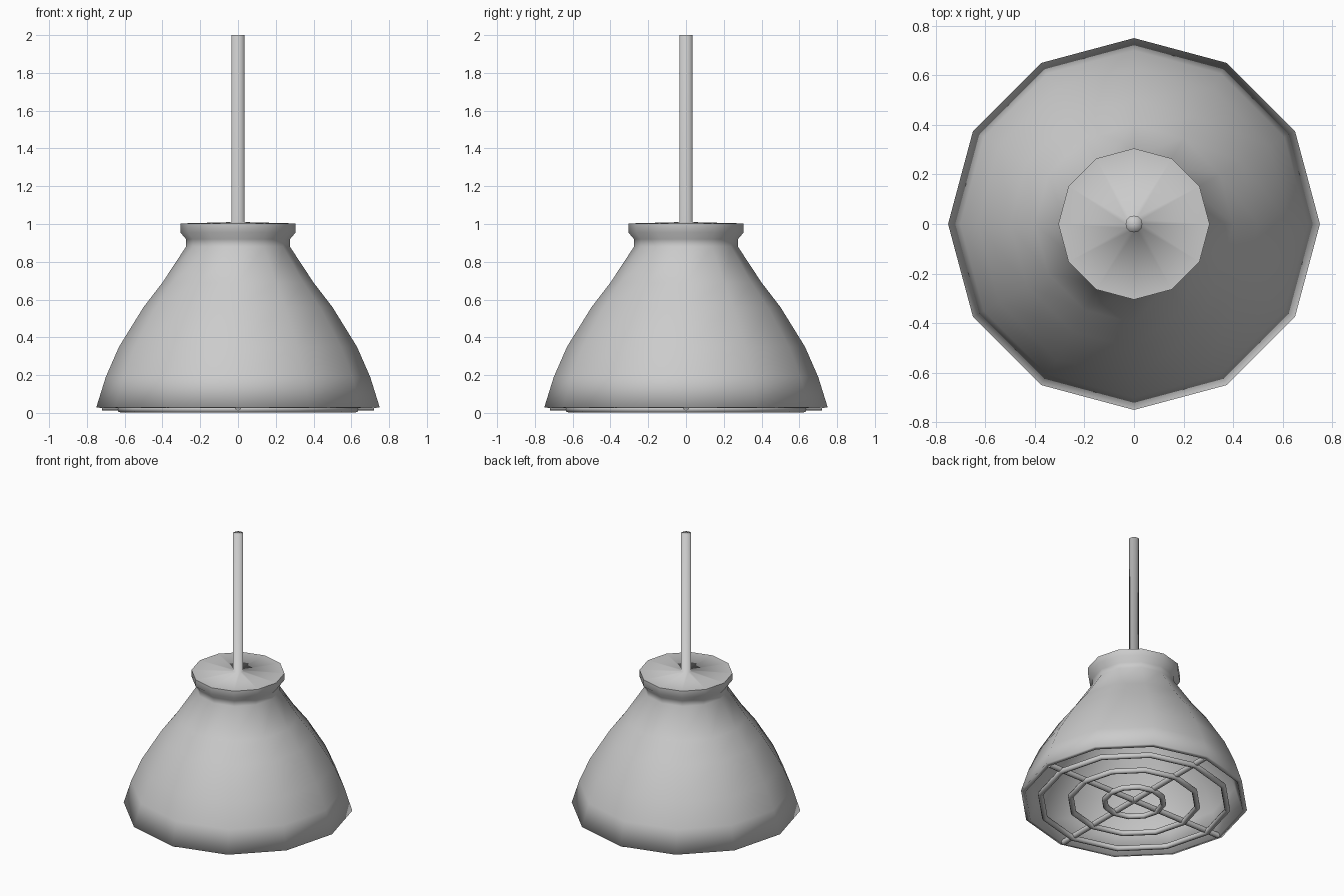
import bpy, bmesh
from math import sin, cos, pi, radians

if "Cube" in bpy.data.objects:
    bpy.data.objects.remove(bpy.data.objects["Cube"])

SIDES = 12


def finish(name, bm):
    bmesh.ops.remove_doubles(bm, verts=bm.verts, dist=1e-5)
    bmesh.ops.recalc_face_normals(bm, faces=bm.faces)
    for f in bm.faces:
        f.smooth = True
    me = bpy.data.meshes.new(name)
    bm.to_mesh(me)
    bm.free()
    ob = bpy.data.objects.new(name, me)
    bpy.context.collection.objects.link(ob)
    return ob


def lathe(name, profile, closed=False):
    """Revolve (radius, z) points around the z axis."""
    bm = bmesh.new()
    rings = [[bm.verts.new((r * cos(2 * pi * i / SIDES), r * sin(2 * pi * i / SIDES), z))
              for i in range(SIDES)] for r, z in profile]
    pairs = list(zip(rings, rings[1:]))
    if closed:
        pairs.append((rings[-1], rings[0]))
    for a, b in pairs:
        for i in range(SIDES):
            j = (i + 1) % SIDES
            bm.faces.new((a[i], a[j], b[j], b[i]))
    return finish(name, bm)


# Bell shade: inner wall, bottom lip, outer wall, neck and collar
lathe("shade", [(0, 0.95), (0.25, 0.93), (0.25, 0.88), (0.375, 0.69), (0.47, 0.56),
                (0.60, 0.35), (0.67, 0.19), (0.72, 0.025),
                (0.75, 0.03), (0.70, 0.19), (0.63, 0.35), (0.50, 0.56), (0.40, 0.69),
                (0.275, 0.88), (0.275, 0.92), (0.305, 0.955), (0.305, 1.003)])

# Shallow cone cap flowing into the hanging rod
lathe("cap_and_rod", [(0.305, 1.003), (0.034, 1.01), (0.034, 2.0), (0, 2.0)])

# Concentric guard rings under the shade
for k, radius in enumerate((0.62, 0.42, 0.195)):
    t = 0.019
    section = [(radius + t * cos(2 * pi * s / 8), 0.02 + t * sin(2 * pi * s / 8))
               for s in range(8)]
    lathe(f"guard_ring_{k + 1}", section, closed=True)

# Crossed guard bars
for name, rot in (("guard_bar_x", (0, radians(90), 0)), ("guard_bar_y", (radians(90), 0, 0))):
    bpy.ops.mesh.primitive_cylinder_add(vertices=8, radius=0.019, depth=1.44,
                                        location=(0, 0, 0.032), rotation=rot)
    bpy.context.object.name = name
    bpy.ops.object.shade_smooth_by_angle(angle=radians(50))
